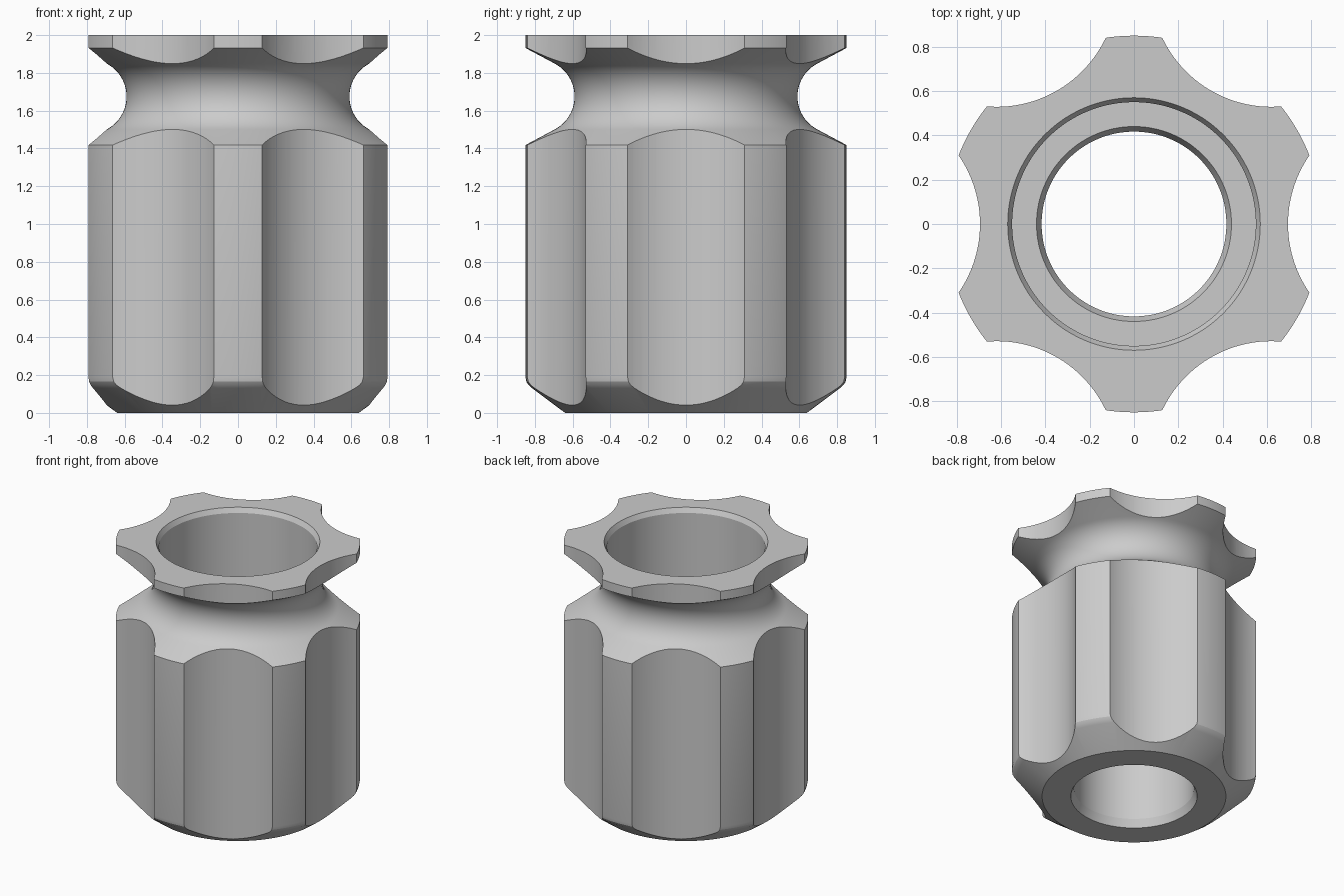
import bpy
import bmesh
from math import cos, sin, pi, radians

cube = bpy.data.objects.get("Cube")
if cube:
    bpy.data.objects.remove(cube, do_unlink=True)


def make_material(name, color):
    mat = bpy.data.materials.new(name)
    mat.use_nodes = True
    mat.diffuse_color = color
    mat.node_tree.nodes["Principled BSDF"].inputs["Base Color"].default_value = color
    return mat


def add_object(name, bm):
    bmesh.ops.recalc_face_normals(bm, faces=bm.faces)
    mesh = bpy.data.meshes.new(name)
    bm.to_mesh(mesh)
    bm.free()
    obj = bpy.data.objects.new(name, mesh)
    bpy.context.collection.objects.link(obj)
    return obj


def lathe(name, profile, steps):
    """Spin a closed (radius, height) outline around z."""
    bm = bmesh.new()
    verts = [bm.verts.new((r, 0, z)) for r, z in profile]
    edges = [bm.edges.new((a, b)) for a, b in zip(verts, verts[1:] + verts[:1])]
    bmesh.ops.spin(bm, geom=verts + edges, cent=(0, 0, 0), axis=(0, 0, 1),
                   angle=2 * pi, steps=steps, use_merge=True)
    bmesh.ops.remove_doubles(bm, verts=bm.verts, dist=0.0001)
    return add_object(name, bm)


# Outline: lower bevel, grip, waist groove, top flange
outer_r, waist_z = 0.85, 1.675
profile = [(0.64, 0), (0.815, 0.131), (0.833, 0.147), (0.845, 0.165), (outer_r, 0.19),
           (outer_r, 1.418)]
groove_r, tilt = 0.197, radians(62.5)
for i in range(25):
    a = -tilt + 2 * tilt * i / 24
    profile.append((0.787 - groove_r * cos(a), waist_z + groove_r * sin(a)))
profile += [(outer_r, 1.932), (outer_r, 2)]

# Outline: counterbore and through hole with chamfered rims
profile += [(0.57, 2), (0.55, 1.965), (0.55, 1.0), (0.44, 1.0),
            (0.417, 0.95), (0.417, 0.06), (0.44, 0)]
knob = lathe("fluted_knob", profile, 144)

# Six concave flutes cut around the rim
bm = bmesh.new()
for i in range(6):
    a = i * pi / 3
    made = bmesh.ops.create_cone(bm, cap_ends=True, segments=128,
                                 radius1=0.545, radius2=0.545, depth=3)
    bmesh.ops.translate(bm, verts=made["verts"],
                        vec=(1.24 * cos(a), 1.24 * sin(a), 1))
cutter = add_object("flute_cutter", bm)
cutter.hide_render = True

cut = knob.modifiers.new("flutes", 'BOOLEAN')
cut.operation = 'DIFFERENCE'
cut.solver = 'EXACT'
cut.use_self = True
cut.object = cutter

bpy.ops.object.select_all(action='DESELECT')
bpy.context.view_layer.objects.active = knob
knob.select_set(True)
bpy.ops.object.modifier_apply(modifier=cut.name)
bpy.data.objects.remove(cutter, do_unlink=True)

knob.data.materials.clear()
knob.data.materials.append(make_material("plain grey", (0.6, 0.6, 0.6, 1)))
bpy.ops.object.shade_smooth_by_angle(angle=radians(20))
